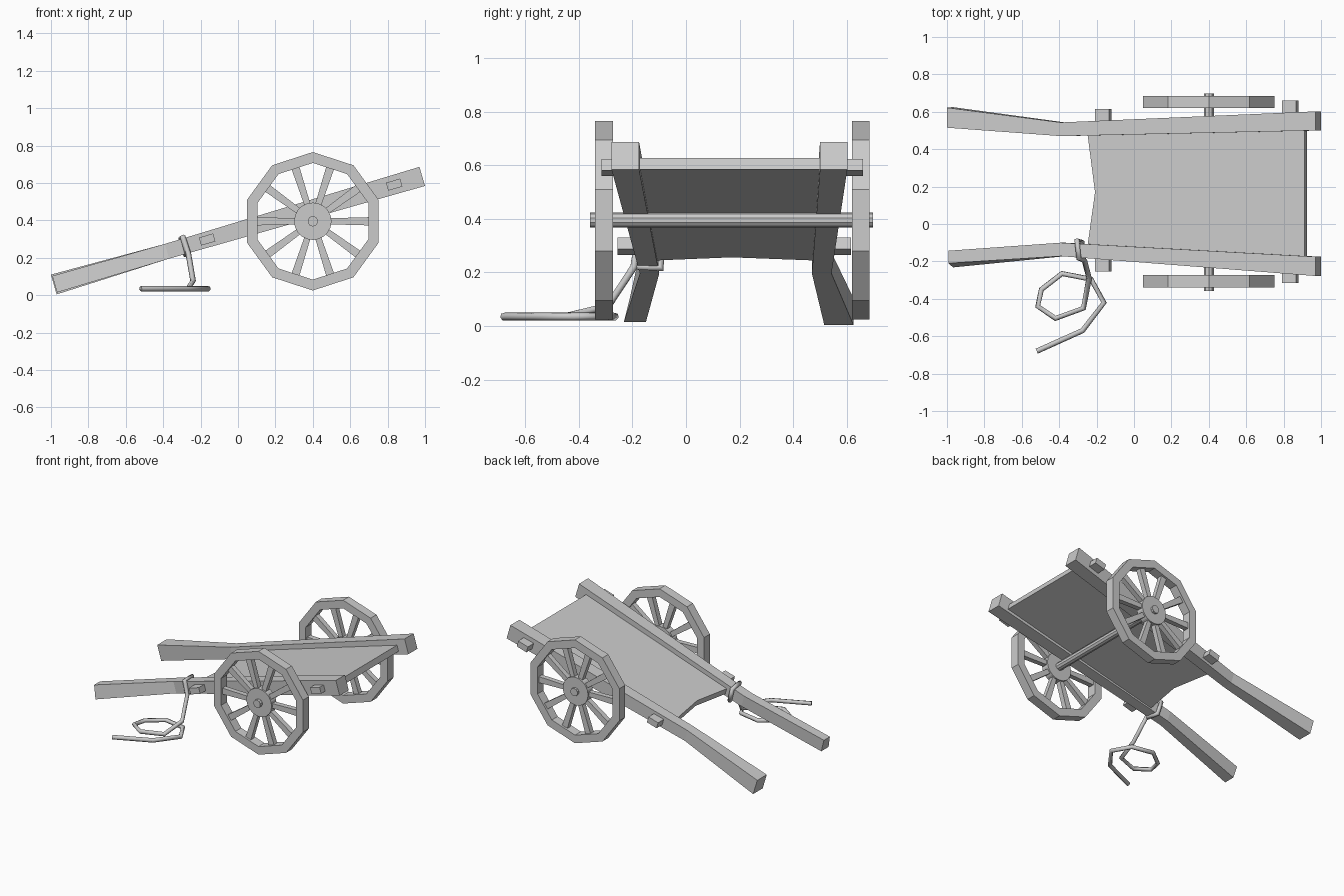
import bpy, bmesh, math
from mathutils import Vector, Matrix

cube = bpy.data.objects.get("Cube")
if cube:
    bpy.data.objects.remove(cube, do_unlink=True)

# Single plain wood colour
wood = bpy.data.materials.new("grey wood")
wood.use_nodes = True
colour = (0.6, 0.6, 0.6, 1)
wood.diffuse_color = colour
wood.node_tree.nodes["Principled BSDF"].inputs["Base Color"].default_value = colour

TILT = math.atan(0.2934)
MID = 0.173
AXLE = Vector((0.4, MID, 0.395))


def tilted(s, y, h):
    """Point at length s on the sloping frame line, raised h square to it."""
    return Vector((s - h * math.sin(TILT), y, 0.346 + s * 0.2934 + h * math.cos(TILT)))


def finish(name, bm):
    bmesh.ops.recalc_face_normals(bm, faces=bm.faces)
    mesh = bpy.data.meshes.new(name)
    bm.to_mesh(mesh)
    bm.free()
    mesh.materials.append(wood)
    obj = bpy.data.objects.new(name, mesh)
    bpy.context.collection.objects.link(obj)
    return obj


def loft(bm, rings, closed=False):
    """Skin a row of equal point rings; cap the ends unless closed."""
    rows = [[bm.verts.new(p) for p in ring] for ring in rings]
    n = len(rows[0])
    pairs = list(zip(rows, rows[1:]))
    if closed:
        pairs.append((rows[-1], rows[0]))
    else:
        bm.faces.new(rows[0])
        bm.faces.new(rows[-1])
    for a, b in pairs:
        for i in range(n):
            j = (i + 1) % n
            bm.faces.new((a[i], a[j], b[j], b[i]))


def cylinder(bm, radius, y0, y1, sides):
    rings = []
    for y in (y0, y1):
        rings.append([Vector((AXLE.x + radius * math.sin(k * math.tau / sides), y,
                              AXLE.z + radius * math.cos(k * math.tau / sides)))
                      for k in range(sides)])
    loft(bm, rings)


def shaft(name, sections):
    """Sections: length, inner and outer y, half height, outward lean of the foot."""
    bm = bmesh.new()
    loft(bm, [[tilted(s, a, h), tilted(s, b, h), tilted(s, b + lean, -h), tilted(s, a + lean * 0.3, -h)]
              for s, a, b, h, lean in sections])
    finish(name, bm)


# Side shafts with splayed handles
shaft("left_shaft", [(-0.985, 0.515, 0.622, 0.055, 0.003), (-0.38, 0.47, 0.543, 0.041, 0),
                     (0.985, 0.5, 0.602, 0.053, 0)])
shaft("right_shaft", [(-0.98, -0.143, -0.21, 0.046, -0.022), (-0.38, -0.1, -0.172, 0.041, 0),
                      (0.985, -0.175, -0.278, 0.053, 0)])

# Bed with a notched lower edge
bm = bmesh.new()
outline = [(-0.245, 0.48), (-0.205, 0.17), (-0.245, -0.115), (0.915, -0.185), (0.915, 0.51)]
loft(bm, [[tilted(s, y, h) for s, y in outline] for h in (-0.031, 0.012)])
finish("bed", bm)

# Square pegs through the shafts
for place, s, low, high in (("front", -0.165, -0.255, 0.615), ("rear", 0.835, -0.315, 0.66)):
    for side, y0, y1 in (("right", low, low + 0.1), ("left", high - 0.1, high)):
        bm = bmesh.new()
        loft(bm, [[tilted(s + u, y, h) for u, h in
                   ((-0.038, -0.022), (0.038, -0.022), (0.038, 0.022), (-0.038, 0.022))]
                  for y in (y0, y1)])
        finish(side + "_" + place + "_peg", bm)

# Axle
bm = bmesh.new()
cylinder(bm, 0.028, -0.358, 0.697, 10)
finish("axle", bm)

# Ten sided wheels: rim, hub and tapered spokes
for side, y in (("left", 0.652), ("right", -0.306)):
    bm = bmesh.new()
    rim = []
    for k in range(10):
        a = k * math.tau / 10
        rim.append([AXLE + Vector((r * math.sin(a), y + t - MID, r * math.cos(a)))
                    for r, t in ((0.37, -0.033), (0.37, 0.033), (0.312, 0.033), (0.312, -0.033))])
    loft(bm, rim, closed=True)
    finish(side + "_wheel_rim", bm)

    bm = bmesh.new()
    cylinder(bm, 0.1, y - 0.028, y + 0.028, 20)
    finish(side + "_wheel_hub", bm)

    bm = bmesh.new()
    for k in range(10):
        turn = Matrix.Rotation(k * math.tau / 10, 3, 'Y')
        loft(bm, [[AXLE + turn @ Vector((r, y - MID + t, w))
                   for t, w in ((-0.018, -half), (0.018, -half), (0.018, half), (-0.018, half))]
                  for r, half in ((0.08, 0.016), (0.305, 0.022))])
    finish(side + "_wheel_spokes", bm)


def rope(name, points, cyclic=False):
    curve = bpy.data.curves.new(name, 'CURVE')
    curve.dimensions = '3D'
    curve.bevel_depth = 0.015
    curve.bevel_resolution = 1
    curve.use_fill_caps = True
    line = curve.splines.new('POLY')
    line.points.add(len(points) - 1)
    for point, co in zip(line.points, points):
        point.co = (*co, 1)
    line.use_cyclic_u = cyclic
    curve.materials.append(wood)
    bpy.context.collection.objects.link(bpy.data.objects.new(name, curve))


# Rope tied round the right shaft, hanging to a loose coil on the ground
rope("rope_knot", [(-0.305, -0.088, 0.305), (-0.295, -0.185, 0.312),
                   (-0.27, -0.19, 0.22), (-0.28, -0.095, 0.215)], cyclic=True)
coil = [(-0.27, -0.45), (-0.42, -0.505), (-0.515, -0.44), (-0.495, -0.35), (-0.385, -0.265),
        (-0.23, -0.295), (-0.16, -0.42), (-0.275, -0.57), (-0.52, -0.68)]
rope("rope_tail", [(-0.295, -0.18, 0.312), (-0.265, -0.195, 0.22), (-0.24, -0.29, 0.075)]
     + [(x, y, 0.035) for x, y in coil])
